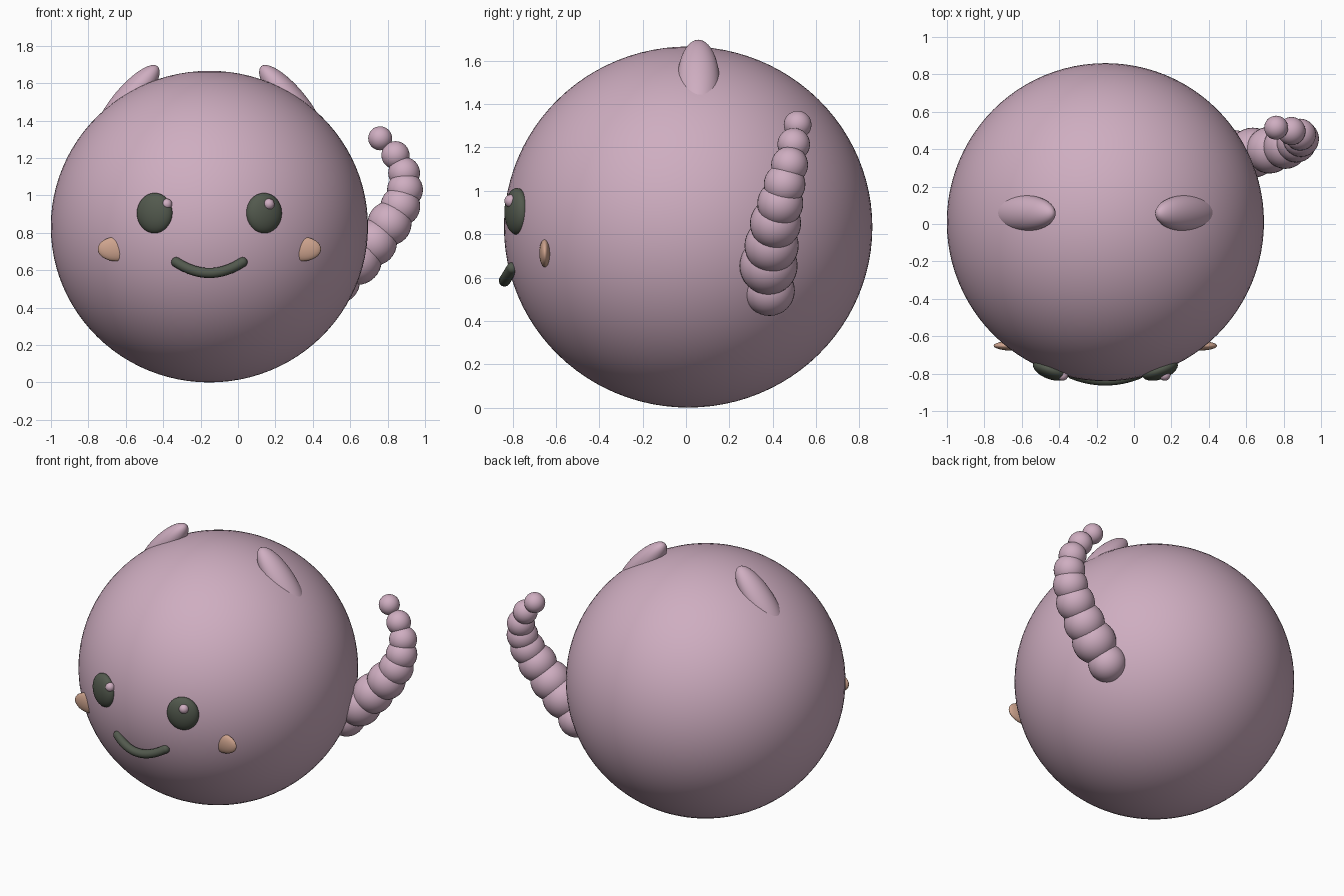
import bpy
from math import radians

cube = bpy.data.objects.get("Cube")
if cube:
    bpy.data.objects.remove(cube, do_unlink=True)


def material(name, rgb):
    m = bpy.data.materials.new(name)
    m.use_nodes = True
    m.diffuse_color = (*rgb, 1)
    m.node_tree.nodes["Principled BSDF"].inputs["Base Color"].default_value = (*rgb, 1)
    return m


pink = material("dusty pink", (0.62, 0.42, 0.53))
dark = material("dark olive grey", (0.085, 0.10, 0.075))
tan = material("peach tan", (0.62, 0.37, 0.27))


def ellipsoid(name, loc, radii, mat, rot=(0, 0, 0), segments=32):
    bpy.ops.mesh.primitive_uv_sphere_add(segments=segments, ring_count=segments // 2,
                                         radius=1, location=loc, rotation=rot)
    ob = bpy.context.object
    ob.name = name
    ob.scale = radii
    ob.data.materials.append(mat)
    bpy.ops.object.shade_smooth()
    return ob


MID = -0.153  # the body's own centre line

# Round body
ellipsoid("body", (MID, 0.01, 0.833), (0.848, 0.85, 0.833), pink, segments=96)

# Paired features, mirrored about the centre line
for side, s in (("left", 1), ("right", -1)):
    ellipsoid(side + "_ear", (MID + s * 0.438, 0.057, 1.499), (0.25, 0.098, 0.08),
              pink, (0, s * radians(50), 0), 48)
    ellipsoid(side + "_eye", (MID + s * 0.292, -0.78, 0.905), (0.1, 0.05, 0.108),
              dark, (0, 0, s * radians(20)))
    ellipsoid(side + "_cheek", (MID + s * 0.497, -0.651, 0.713), (0.1, 0.026, 0.065), tan)

# Eye glints, both on the same side of the pupil
for side, x in (("left", 0.165), ("right", -0.382)):
    ellipsoid(side + "_eye_glint", (x, -0.808, 0.953), (0.03,) * 3, pink, segments=20)

# Smiling mouth: bent tube with round ends
curve = bpy.data.curves.new("mouth", "CURVE")
curve.dimensions = "3D"
curve.bevel_depth = 0.027
curve.bevel_resolution = 4
steps = 16
path = curve.splines.new("POLY")
path.points.add(steps)
for i, p in enumerate(path.points):
    t = 2 * i / steps - 1
    p.co = (MID + 0.177 * t, -0.837 + 0.035 * t * t, 0.585 + 0.058 * t * t, 1)
mouth = bpy.data.objects.new("mouth", curve)
curve.materials.append(dark)
bpy.context.collection.objects.link(mouth)
for side, s in (("left", 1), ("right", -1)):
    ellipsoid(side + "_mouth_corner", (MID + s * 0.177, -0.802, 0.643), (0.027,) * 3,
              dark, segments=16)

# Tail: curling chain of balls, root to tip (x, y, z, radius)
tail = [(0.535, 0.385, 0.54, 0.117), (0.635, 0.381, 0.655, 0.134),
        (0.725, 0.395, 0.748, 0.125), (0.81, 0.413, 0.85, 0.118),
        (0.868, 0.435, 0.942, 0.106), (0.893, 0.455, 1.03, 0.096),
        (0.888, 0.478, 1.12, 0.085), (0.842, 0.497, 1.215, 0.075),
        (0.76, 0.515, 1.305, 0.064)]
for i, (x, y, z, r) in enumerate(tail):
    ellipsoid("tail_ball_%d" % (i + 1), (x, y, z), (r, r, r), pink)
